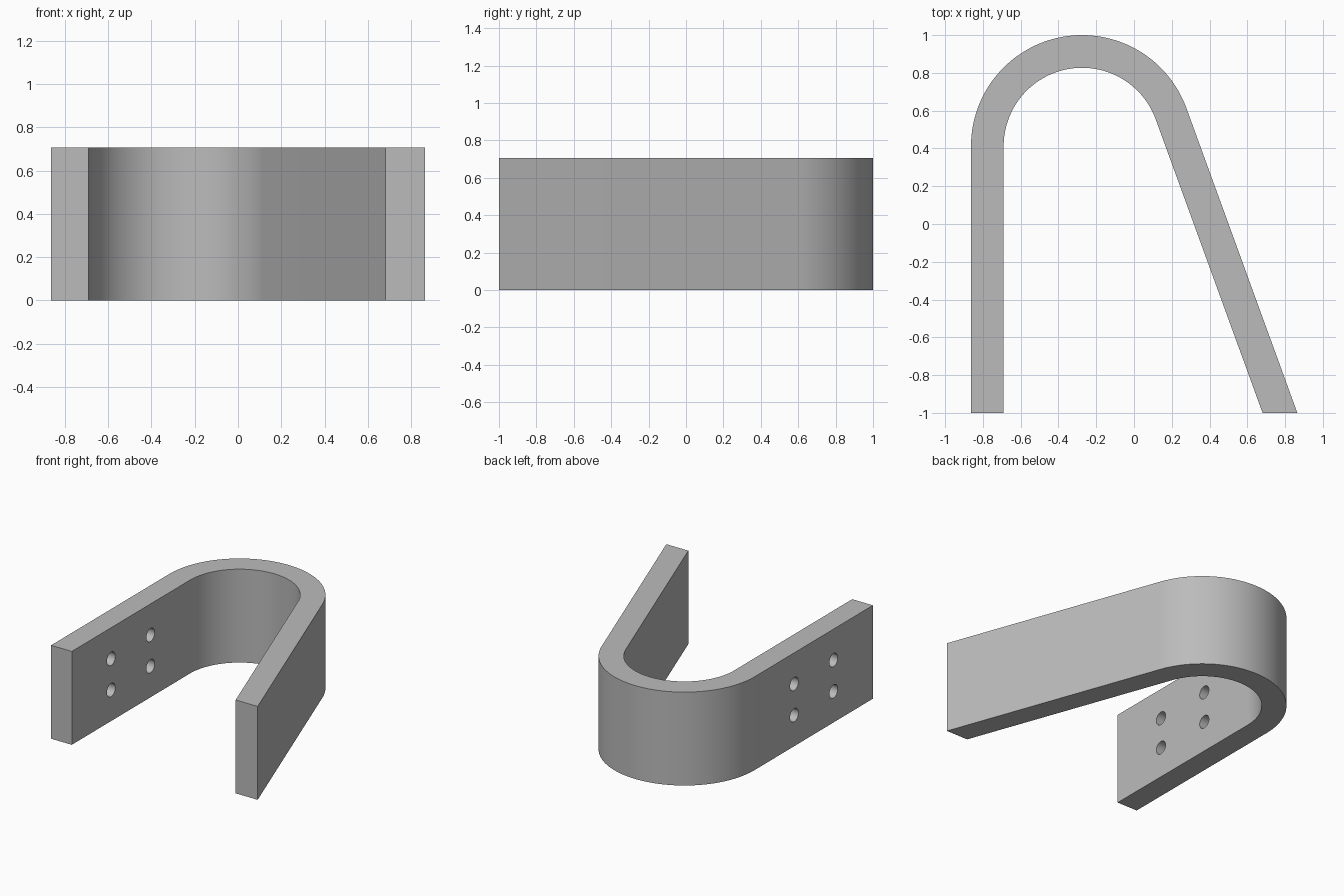
import bpy, bmesh
from math import radians, cos, sin, tan
from mathutils import Matrix

cube = bpy.data.objects.get("Cube")
if cube:
    bpy.data.objects.remove(cube)

HEIGHT = 0.706
CX, CY = -0.275, 0.412           # centre of the bend
R_OUT, R_IN = 0.588, 0.415
SPLAY = radians(20)              # angle of the slanted arm
STEPS = 64

grey = bpy.data.materials.new("plain grey")
grey.use_nodes = True
colour = (0.5, 0.5, 0.5, 1)
grey.diffuse_color = colour
grey.node_tree.nodes["Principled BSDF"].inputs["Base Color"].default_value = colour


def make_object(name, bm):
    bmesh.ops.recalc_face_normals(bm, faces=bm.faces)
    mesh = bpy.data.meshes.new(name)
    bm.to_mesh(mesh)
    bm.free()
    mesh.materials.append(grey)
    obj = bpy.data.objects.new(name, mesh)
    bpy.context.collection.objects.link(obj)
    return obj


def edge_line(r):
    """One side of the strap: straight arm, bend, slanted arm."""
    arc = []
    for i in range(STEPS + 1):
        a = radians(180) + (SPLAY - radians(180)) * i / STEPS
        arc.append((CX + r * cos(a), CY + r * sin(a)))
    x, y = arc[-1]
    return [(CX - r, -1)] + arc + [(x + (y + 1) * tan(SPLAY), -1)]


# Bent strap: a flat strip of quads extruded upwards
bm = bmesh.new()
outer, inner = ([bm.verts.new((x, y, 0)) for x, y in edge_line(r)]
                for r in (R_OUT, R_IN))
for i in range(len(outer) - 1):
    bm.faces.new((outer[i], outer[i + 1], inner[i + 1], inner[i]))
top = bmesh.ops.extrude_face_region(bm, geom=bm.faces[:], use_keep_orig=True)
bmesh.ops.translate(bm, vec=(0, 0, HEIGHT),
                    verts=[v for v in top["geom"] if isinstance(v, bmesh.types.BMVert)])
strap = make_object("bent_strap", bm)

# Four bolt holes through the straight arm
bm = bmesh.new()
for y in (-0.53, -0.06):
    for dz in (-0.118, 0.118):
        place = (Matrix.Translation((CX - (R_OUT + R_IN) / 2, y, HEIGHT / 2 + dz))
                 @ Matrix.Rotation(radians(90), 4, 'Y'))
        bmesh.ops.create_cone(bm, cap_ends=True, segments=32, radius1=0.05,
                              radius2=0.05, depth=0.4, matrix=place)
cutter = make_object("bolt_hole_cutter", bm)

cut = strap.modifiers.new("bolt holes", 'BOOLEAN')
cut.operation = 'DIFFERENCE'
cut.solver = 'EXACT'
cut.object = cutter
bpy.context.view_layer.objects.active = strap
strap.select_set(True)
cutter.select_set(False)
bpy.ops.object.modifier_apply(modifier=cut.name)
bpy.data.objects.remove(cutter)

bpy.ops.object.shade_smooth_by_angle(angle=radians(30))
